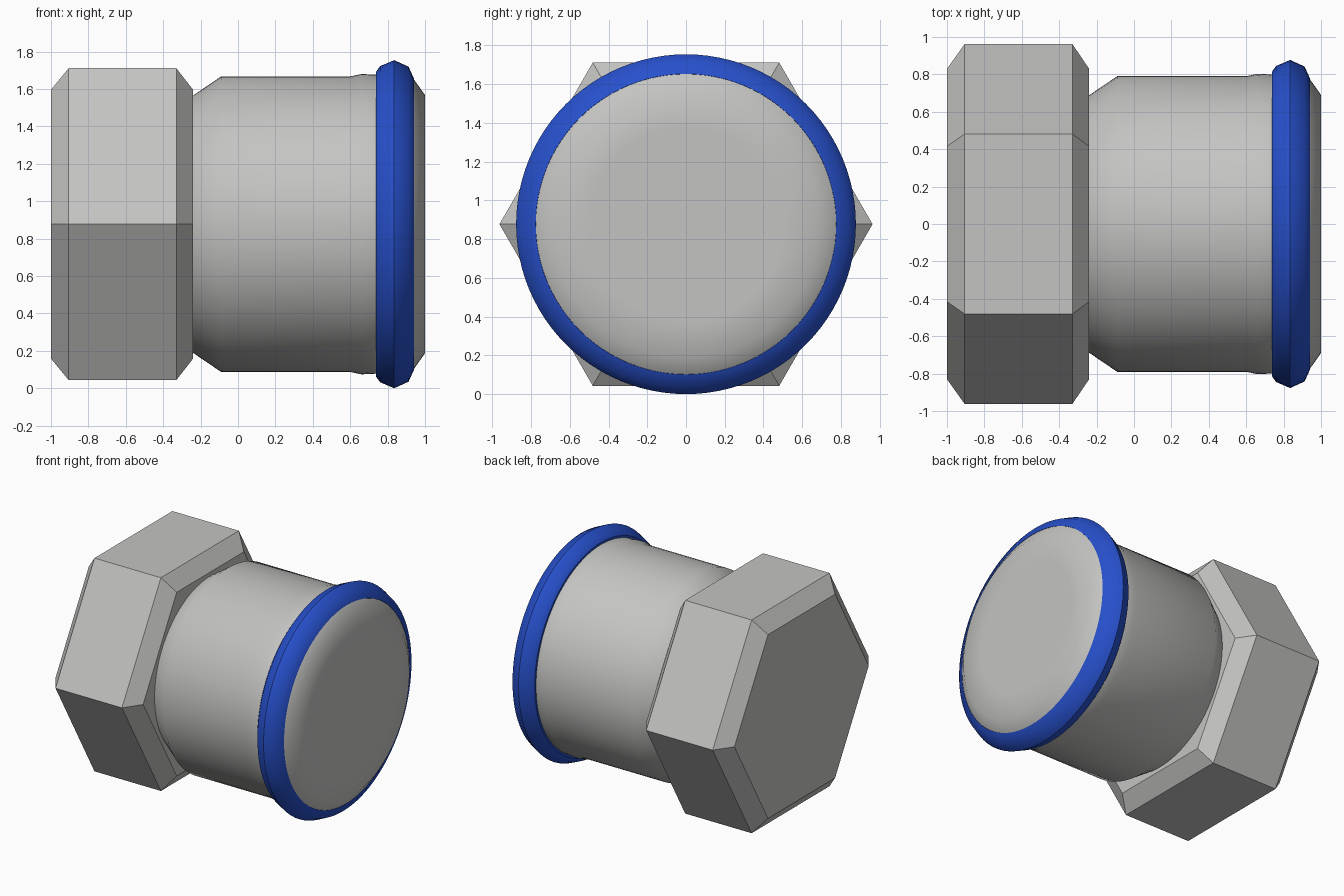
import bpy, bmesh, math

if "Cube" in bpy.data.objects:
    bpy.data.objects.remove(bpy.data.objects["Cube"])

AXIS_Z = 0.877


def material(name, rgb):
    m = bpy.data.materials.new(name)
    m.use_nodes = True
    m.diffuse_color = (*rgb, 1)
    bsdf = m.node_tree.nodes["Principled BSDF"]
    bsdf.inputs["Base Color"].default_value = (*rgb, 1)
    bsdf.inputs["Roughness"].default_value = 0.5
    return m


steel = material("steel grey", (0.55, 0.55, 0.54))
blue = material("ring blue", (0.02, 0.08, 0.6))


def lathe(name, profile, sides, mat, smooth=True, closed=False, crease=()):
    """Turn (x, radius) points about the x axis; radius 0 makes a pole."""
    bm = bmesh.new()
    rings = []
    for x, r in profile:
        count = sides if r > 0 else 1
        ring = []
        for i in range(count):
            a = math.tau * i / sides
            ring.append(bm.verts.new((x, r * math.cos(a), AXIS_Z + r * math.sin(a))))
        rings.append(ring)
    pairs = list(zip(rings, rings[1:]))
    if closed:
        pairs.append((rings[-1], rings[0]))
    for a, b in pairs:
        for i in range(sides):
            j = (i + 1) % sides
            quad = [a[i % len(a)], a[j % len(a)], b[j % len(b)], b[i % len(b)]]
            bm.faces.new(list(dict.fromkeys(quad)))
    # Cap open ends of solid shapes
    if not closed:
        for ring in (rings[0], rings[-1]):
            if len(ring) > 1:
                bm.faces.new(ring)
    bmesh.ops.recalc_face_normals(bm, faces=bm.faces[:])
    for f in bm.faces:
        f.smooth = smooth
    # Sharp rims
    for k in crease:
        ring = rings[k]
        for i in range(sides):
            bm.edges.get((ring[i], ring[(i + 1) % sides])).smooth = False
    mesh = bpy.data.meshes.new(name)
    bm.to_mesh(mesh)
    bm.free()
    mesh.materials.append(mat)
    ob = bpy.data.objects.new(name, mesh)
    bpy.context.collection.objects.link(ob)
    return ob


# Chamfered hexagonal head, corners pointing to front and back
lathe("hex_head", [(-1, 0.83), (-0.905, 0.963), (-0.33, 0.963), (-0.24, 0.83)],
      6, steel, smooth=False)

# Round barrel with tapered neck, slight flare and chamfered end
lathe("barrel", [(-0.245, 0.685), (-0.09, 0.79), (0.6, 0.79), (0.66, 0.803),
                 (0.93, 0.79), (0.94, 0.775), (1, 0.69), (1, 0.5), (1, 0)],
      96, steel, crease=(0,))

# Coloured bead near the open end
lathe("bead_ring", [(0.738, 0.79), (0.738, 0.815), (0.76, 0.845), (0.835, 0.877),
                    (0.912, 0.842), (0.942, 0.776), (0.93, 0.77)],
      96, blue, closed=True, crease=(1, 3, 5))
